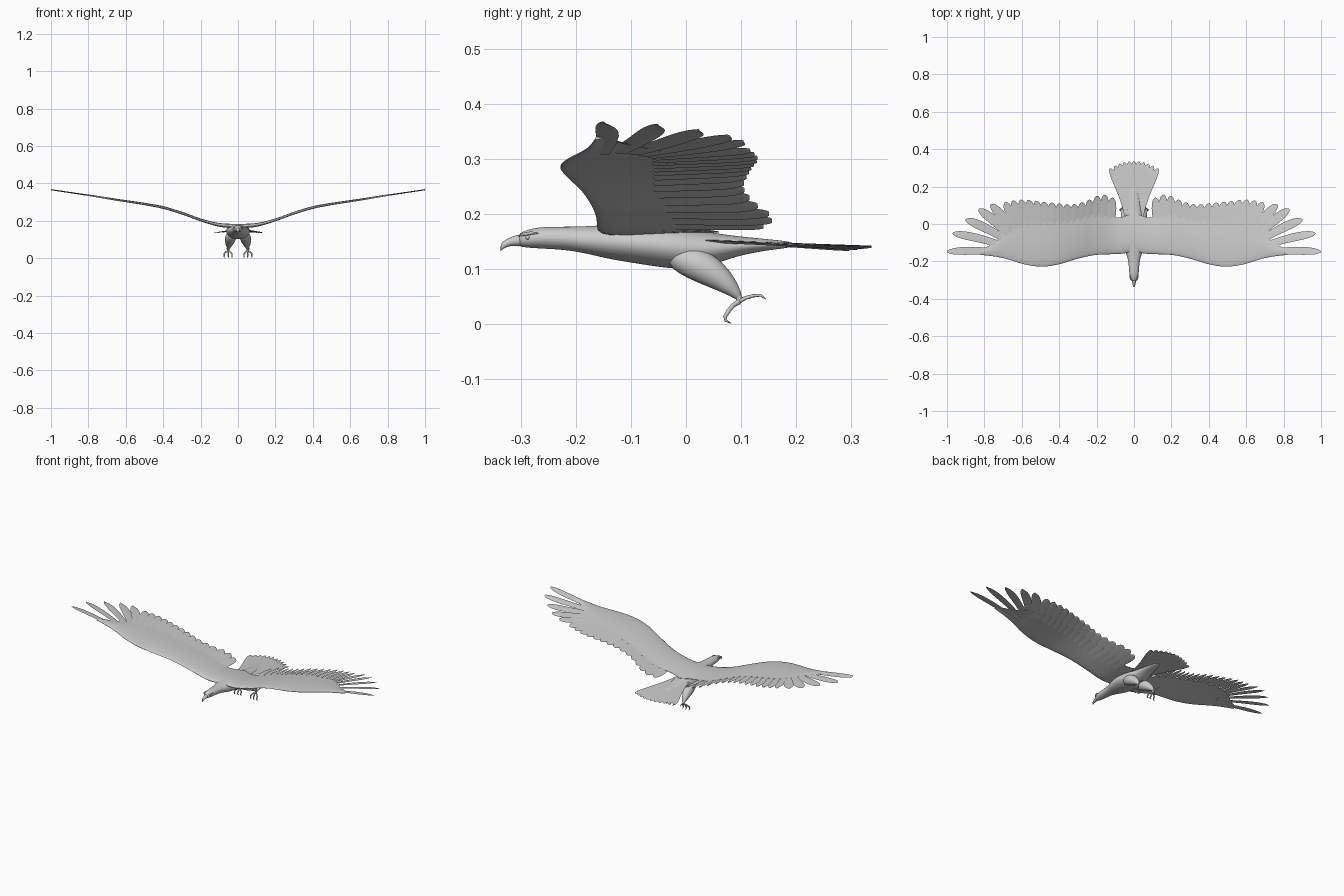
import bpy, bmesh, math
from mathutils import Vector

if "Cube" in bpy.data.objects:
    bpy.data.objects.remove(bpy.data.objects["Cube"])

grey = bpy.data.materials.new("plain grey")
grey.use_nodes = True
colour = (0.6, 0.6, 0.6, 1)
grey.diffuse_color = colour
grey.node_tree.nodes["Principled BSDF"].inputs["Base Color"].default_value = colour


def curve(keys, x):
    """Smooth value at x through (x, value) keys."""
    if x <= keys[0][0]:
        return keys[0][1]
    n = len(keys)
    for i in range(n - 1):
        (x0, a), (x1, b) = keys[i], keys[i + 1]
        if x <= x1:
            def slope(j):
                p, q = keys[max(j - 1, 0)], keys[min(j + 1, n - 1)]
                return (q[1] - p[1]) / (q[0] - p[0])
            h, t = x1 - x0, (x - x0) / (x1 - x0)
            return ((1 + 2 * t) * (1 - t) ** 2 * a + t * (1 - t) ** 2 * h * slope(i)
                    + t * t * (3 - 2 * t) * b + t * t * (t - 1) * h * slope(i + 1))
    return keys[-1][1]


def loft(bm, rings):
    loops = [[bm.verts.new(p) for p in ring] for ring in rings]
    n = len(loops[0])
    for a, b in zip(loops, loops[1:]):
        for i in range(n):
            j = (i + 1) % n
            bm.faces.new((a[i], a[j], b[j], b[i]))
    bm.faces.new(loops[0][::-1])
    bm.faces.new(loops[-1])


def tube(bm, path, sides=10):
    """Round limb along (x, y, z, radius) points."""
    pts = [Vector(p[:3]) for p in path]
    rings = []
    for i, p in enumerate(pts):
        d = (pts[min(i + 1, len(pts) - 1)] - pts[max(i - 1, 0)]).normalized()
        u = d.cross(Vector((1, 0, 0))).normalized()
        if u.length < 0.5:
            u = Vector((0, 0, 1))
        v = d.cross(u)
        angles = [math.tau * k / sides for k in range(sides)]
        rings.append([p + path[i][3] * (u * math.cos(a) + v * math.sin(a)) for a in angles])
    loft(bm, rings)


def finish(name, bm, mirror=False, subdivide=0, angle=60):
    bmesh.ops.recalc_face_normals(bm, faces=bm.faces)
    mesh = bpy.data.meshes.new(name)
    bm.to_mesh(mesh)
    bm.free()
    mesh.materials.append(grey)
    ob = bpy.data.objects.new(name, mesh)
    bpy.context.collection.objects.link(ob)
    if mirror:
        ob.modifiers.new("mirror", "MIRROR").use_mirror_merge = False
    if subdivide:
        sub = ob.modifiers.new("smooth", "SUBSURF")
        sub.levels = sub.render_levels = subdivide
    bpy.ops.object.select_all(action="DESELECT")
    ob.select_set(True)
    bpy.context.view_layer.objects.active = ob
    bpy.ops.object.shade_smooth_by_angle(angle=math.radians(angle))
    return ob


# Body, neck and head: y, top, bottom, half width
body = [(-0.305, .164, .142, .012), (-0.295, .17, .14, .018), (-0.275, .176, .138, .024),
        (-0.25, .178, .137, .027), (-0.21, .178, .134, .029), (-0.175, .179, .127, .036),
        (-0.14, .182, .118, .052), (-0.09, .185, .11, .064), (-0.04, .183, .102, .066),
        (0.01, .175, .098, .06), (0.05, .167, .108, .05), (0.09, .161, .123, .04),
        (0.14, .156, .134, .03), (0.2, .15, .14, .014)]
bm = bmesh.new()
rings = []
for y, top, low, w in body:
    mid, half = (top + low) / 2, (top - low) / 2
    rings.append([(w * math.cos(a), y, mid + half * math.sin(a))
                  for a in [math.tau * k / 16 for k in range(16)]])
loft(bm, rings)
finish("body", bm, subdivide=2)

# Hooked beak
bm = bmesh.new()
rings = []
for y, top, low, w in [(-0.29, .166, .141, .014), (-0.305, .164, .141, .012),
                       (-0.32, .159, .143, .009), (-0.332, .152, .137, .006),
                       (-0.338, .145, .133, .003), (-0.336, .136, .131, .001)]:
    mid, half = (top + low) / 2, (top - low) / 2
    rings.append([(w * math.cos(a), y, mid + half * math.sin(a))
                  for a in [math.tau * k / 10 for k in range(10)]])
loft(bm, rings)
finish("beak", bm, subdivide=1)

# Eyes under heavy brows
bm = bmesh.new()
made = bmesh.ops.create_uvsphere(bm, u_segments=12, v_segments=8, radius=0.004)
bmesh.ops.translate(bm, verts=made["verts"], vec=(0.018, -0.288, 0.158))
finish("eyes", bm, mirror=True)
bm = bmesh.new()
tube(bm, [(.012, -.304, .161, .001), (.018, -.294, .164, .003),
          (.021, -.282, .166, .003), (.022, -.268, .166, .001)], 8)
finish("brows", bm, mirror=True)

# Wing: height, front edge and rear edge along the span
height = [(0, .168), (.1, .175), (.2, .202), (.3, .238), (.4, .268), (.5, .287),
          (.6, .302), (.8, .334), (1, .363)]
front = [(0, -.15), (.08, -.16), (.2, -.165), (.3, -.185), (.4, -.215), (.49, -.228),
         (.58, -.217), (.7, -.182), (.8, -.167), (.9, -.16)]
rear = [(0, .06), (.08, .035), (.2, .05), (.35, .02), (.5, .01), (.6, 0), (.68, -.04),
        (.75, -.1), (.82, -.14)]
thick = [(0, .02), (.08, .017), (.2, .012), (.4, .011), (.6, .008), (.82, .004)]
chord = [0, .02, .07, .16, .3, .5, .75, 1]
bm = bmesh.new()
rings = []
for i in range(42):
    x = .82 * i / 41
    f, r, z, t = (curve(k, x) for k in (front, rear, height, thick))

    def point(c, side):
        shape = 2.6 * math.sqrt(c) * (1 - c) * (1 - .35 * c)
        return (x, f + (r - f) * c, z + .014 * c * (1 - c) + side * (t * shape * .6 + .001))
    rings.append([point(c, 1) for c in chord] + [point(c, -1) for c in chord[::-1]])
loft(bm, rings)
finish("wings", bm, mirror=True)


def feather(bm, root, tip, width, bend, surface, tilt=0.0, lift=0.0):
    """Thin rounded blade lying on a surface, bowed sideways by bend."""
    a, b = Vector(root), Vector(tip)
    side = Vector((b.y - a.y, a.x - b.x)).normalized()
    rings = []
    for t in [0, .15, .3, .45, .6, .72, .82, .9, .95, .985, 1]:
        c = a.lerp(b, t) + side * bend * 4 * t * (1 - t)
        w = width * (.7 + .3 * min(1, t / .6))
        if t > .72:
            w *= math.sqrt(max(0.006, 1 - ((t - .72) / .28) ** 2))
        h = .0028 * (1 - .6 * t)
        ring = []
        for s, dz in ((-1, 0), (0, h), (1, 0), (0, -h)):
            p = c + side * s * w
            ring.append((p.x, p.y, surface(p.x, p.y) + dz + s * tilt + lift * t))
        rings.append(ring)
    loft(bm, rings)


def wing_surface(x, y):
    return curve(height, x)


# Secondary feathers along the rear edge
tips = [(.1, .13), (.14, .155), (.2, .15), (.25, .125), (.33, .105), (.4, .11),
        (.5, .12), (.6, .13), (.7, .115)]
bm = bmesh.new()
for i in range(15):
    x = .115 + .041 * i
    feather(bm, (.03 + x * .84, -.06), (x, curve(tips, x)), .0235, 0, wing_surface, .003)
finish("secondary_feathers", bm, mirror=True, angle=40)

# Primary feathers spread like fingers
bm = bmesh.new()
for root, tip, width in [((.63, -.07), (.765, .105), .025), ((.645, -.085), (.83, .08), .025),
                         ((.66, -.1), (.9, .025), .024), ((.67, -.125), (.97, -.05), .022),
                         ((.66, -.155), (1, -.148), .021)]:
    feather(bm, root, tip, width, -.008, wing_surface, .003, .003)
finish("primary_feathers", bm, mirror=True, angle=40)


# Fanned tail
def tail_surface(x, y):
    return .153 - .035 * y - .3 * x * x


bm = bmesh.new()
for i in range(-5, 6):
    s = i / 5
    feather(bm, (.035 * s, .04), (.128 * s, .337 - .04 * s * s), .021, -.012 * s,
            tail_surface, .002, -.002 * abs(s))
finish("tail_feathers", bm, angle=40)

# Feathered thighs
bm = bmesh.new()
tube(bm, [(.03, -.03, .128, .02), (.037, .0, .117, .029), (.041, .03, .105, .031),
          (.045, .055, .089, .026), (.048, .075, .073, .019), (.05, .09, .058, .011),
          (.05, .099, .045, .005)], 14)
finish("thighs", bm, mirror=True, subdivide=1)

# Feet: shank, three front toes and a rear toe with hooked claws
bm = bmesh.new()
tube(bm, [(.05, .088, .06, .006), (.051, .097, .047, .006), (.052, .094, .038, .005)])
for x in (.032, .052, .074):
    m = (x + .052) / 2
    tube(bm, [(.052, .097, .042, .005), (m, .085, .034, .004), (x, .077, .024, .004),
              (x, .071, .014, .0035), (x, .072, .007, .0025), (x, .082, .002, .0008)], 8)
tube(bm, [(.053, .095, .041, .004), (.055, .108, .048, .0035), (.058, .122, .052, .003),
          (.06, .136, .053, .0025), (.061, .145, .046, .0008)], 8)
finish("feet", bm, mirror=True)
